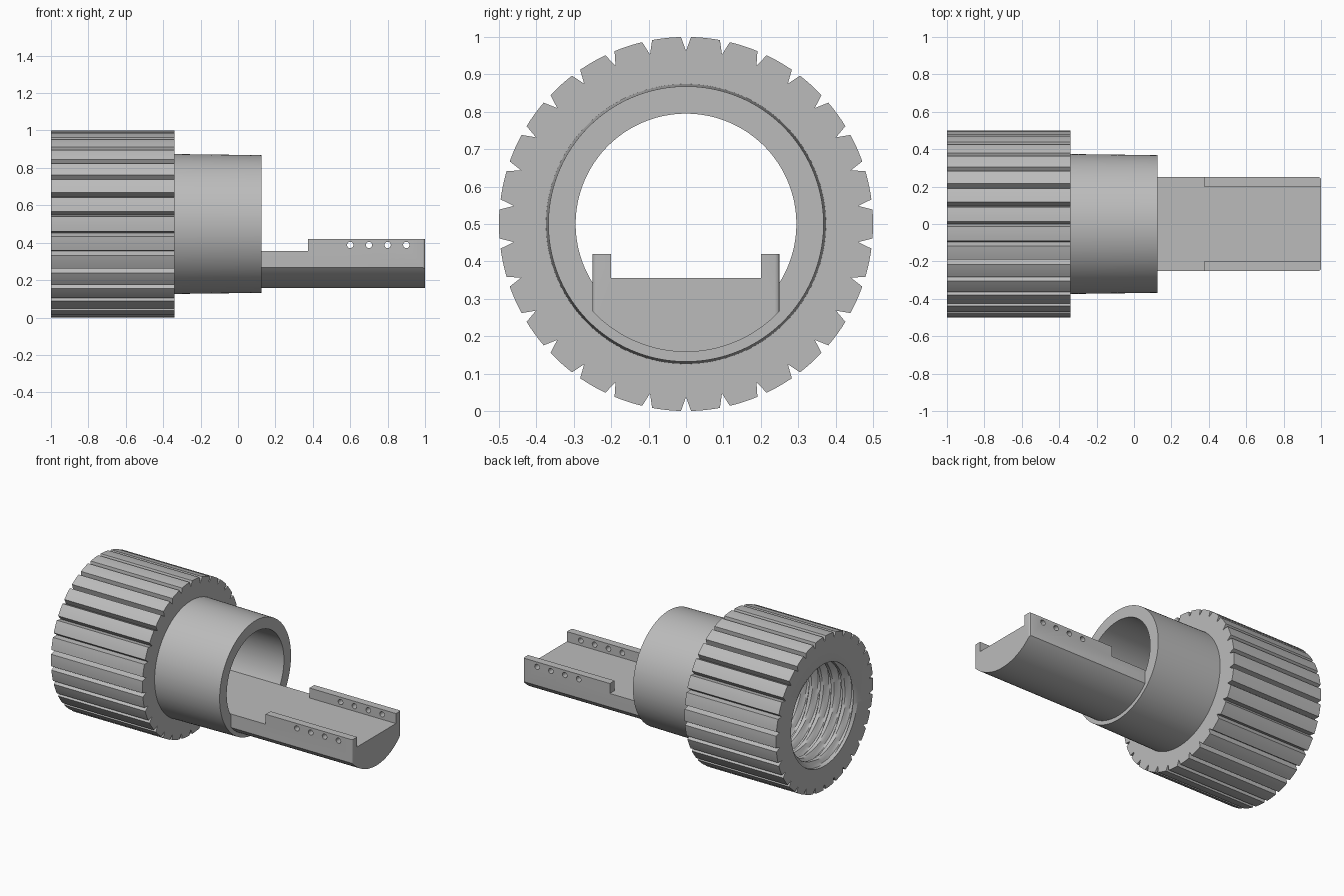
import bpy, bmesh
from math import pi, sin, cos, asin, radians

if "Cube" in bpy.data.objects:
    bpy.data.objects.remove(bpy.data.objects["Cube"], do_unlink=True)

grey = bpy.data.materials.new("plain grey")
grey.use_nodes = True
COLOUR = (0.5, 0.5, 0.5, 1)
grey.diffuse_color = COLOUR
grey.node_tree.nodes["Principled BSDF"].inputs["Base Color"].default_value = COLOUR

AXIS = 0.5      # height of the main axis
JOINT = -0.34   # where the knob meets the collar
TEETH = 30
STEP = 2 * pi / TEETH
HALF = 0.027    # half angle of a groove mouth


def finish(name, bm):
    bmesh.ops.recalc_face_normals(bm, faces=bm.faces)
    mesh = bpy.data.meshes.new(name)
    bm.to_mesh(mesh)
    bm.free()
    obj = bpy.data.objects.new(name, mesh)
    bpy.context.collection.objects.link(obj)
    mesh.materials.append(grey)
    return obj


def smooth(obj):
    bpy.ops.object.select_all(action="DESELECT")
    obj.select_set(True)
    bpy.context.view_layer.objects.active = obj
    bpy.ops.object.shade_smooth_by_angle(angle=radians(30))


# Angles around the axis: a groove at the start of each tooth, then its arc
offsets = [-HALF, 0, HALF] + [HALF + (STEP - 2 * HALF) * k / 4 for k in (1, 2, 3)]
angles = [(pi / 2 + t * STEP + o, o == 0) for t in range(TEETH) for o in offsets]


def ring_surface(name, rings, closed):
    """Skin rings given as (x, radius function of angle and groove flag)."""
    bm = bmesh.new()
    rows = [[bm.verts.new((x, r(a, g) * cos(a), AXIS + r(a, g) * sin(a)))
             for a, g in angles] for x, r in rings]
    pairs = list(zip(rows, rows[1:])) + ([(rows[-1], rows[0])] if closed else [])
    n = len(angles)
    for p, q in pairs:
        for i in range(n):
            j = (i + 1) % n
            bm.faces.new((p[i], p[j], q[j], q[i]))
    obj = finish(name, bm)
    smooth(obj)
    return obj


def circle(radius):
    return lambda a, g: radius


def grooved(a, g):
    return 0.463 if g else 0.5


# Internal helical thread
PITCH = 0.08


def thread(x):
    def radius(a, g):
        f = ((x + 1) / PITCH + a / (2 * pi)) % 1
        ridge = min(1, max(0, 1.6 - 4 * abs(f - 0.5)))
        return 0.345 - 0.035 * ridge
    return radius


# Grooved knob with threaded socket
rows = 80
thread_x = [-0.985 + (JOINT - 0.02 + 0.985) * k / rows for k in range(rows + 1)]
ring_surface("grooved_knob",
             [(JOINT, grooved), (-1, grooved), (-1, circle(0.345))]
             + [(x, thread(x)) for x in thread_x]
             + [(JOINT, circle(0.345)), (JOINT, circle(0.295))], True)

# Slightly tapered collar with plain bore
ring_surface("collar", [(JOINT, circle(0.295)), (0.125, circle(0.295)),
                        (0.125, circle(0.368)), (JOINT, circle(0.374))], False)


# Tray: rounded belly, flat floor and two side rails
WIDTH, FLOOR, TOP, BELLY = 0.25, 0.355, 0.42, 0.342
edge = asin(WIDTH / BELLY)
profile = [(-WIDTH, TOP), (-0.2, TOP), (-0.2, FLOOR), (0.2, FLOOR), (0.2, TOP), (WIDTH, TOP)]
profile += [(BELLY * sin(t), AXIS - BELLY * cos(t))
            for t in (edge * (1 - k / 16) for k in range(33))]
bm = bmesh.new()
face = bm.faces.new([bm.verts.new((JOINT + 0.01, y, z)) for y, z in profile])
moved = bmesh.ops.extrude_face_region(bm, geom=[face], use_keep_orig=True)["geom"]
bmesh.ops.translate(bm, vec=(0.99 - JOINT, 0, 0),
                    verts=[v for v in moved if isinstance(v, bmesh.types.BMVert)])
# Round the upright corners at the free end
corners = [e for e in bm.edges
           if all(v.co.x > 0.9 for v in e.verts)
           and abs(e.verts[0].co.y - e.verts[1].co.y) < 1e-4
           and abs(e.verts[0].co.y) > 0.24]
bmesh.ops.bevel(bm, geom=corners, offset=0.012, segments=3, profile=0.5, affect="EDGES")
tray = finish("tray", bm)


def cut(target, cutter):
    mod = target.modifiers.new("cut", "BOOLEAN")
    mod.operation, mod.solver, mod.object = "DIFFERENCE", "EXACT", cutter
    cutter.hide_render = True
    bpy.ops.object.select_all(action="DESELECT")
    target.select_set(True)
    bpy.context.view_layer.objects.active = target
    bpy.ops.object.modifier_apply(modifier=mod.name)
    bpy.data.objects.remove(cutter, do_unlink=True)


# Remove the rails near the collar
bpy.ops.mesh.primitive_cube_add(size=1, location=(-0.125, 0, FLOOR + 0.1))
cutter = bpy.context.object
cutter.scale = (1, 0.7, 0.2)
cut(tray, cutter)

# Row of cross holes through both rails
for x in (0.6, 0.7, 0.8, 0.9):
    bpy.ops.mesh.primitive_cylinder_add(vertices=24, radius=0.017, depth=0.8,
                                        location=(x, 0, 0.388), rotation=(pi / 2, 0, 0))
    cut(tray, bpy.context.object)
smooth(tray)
